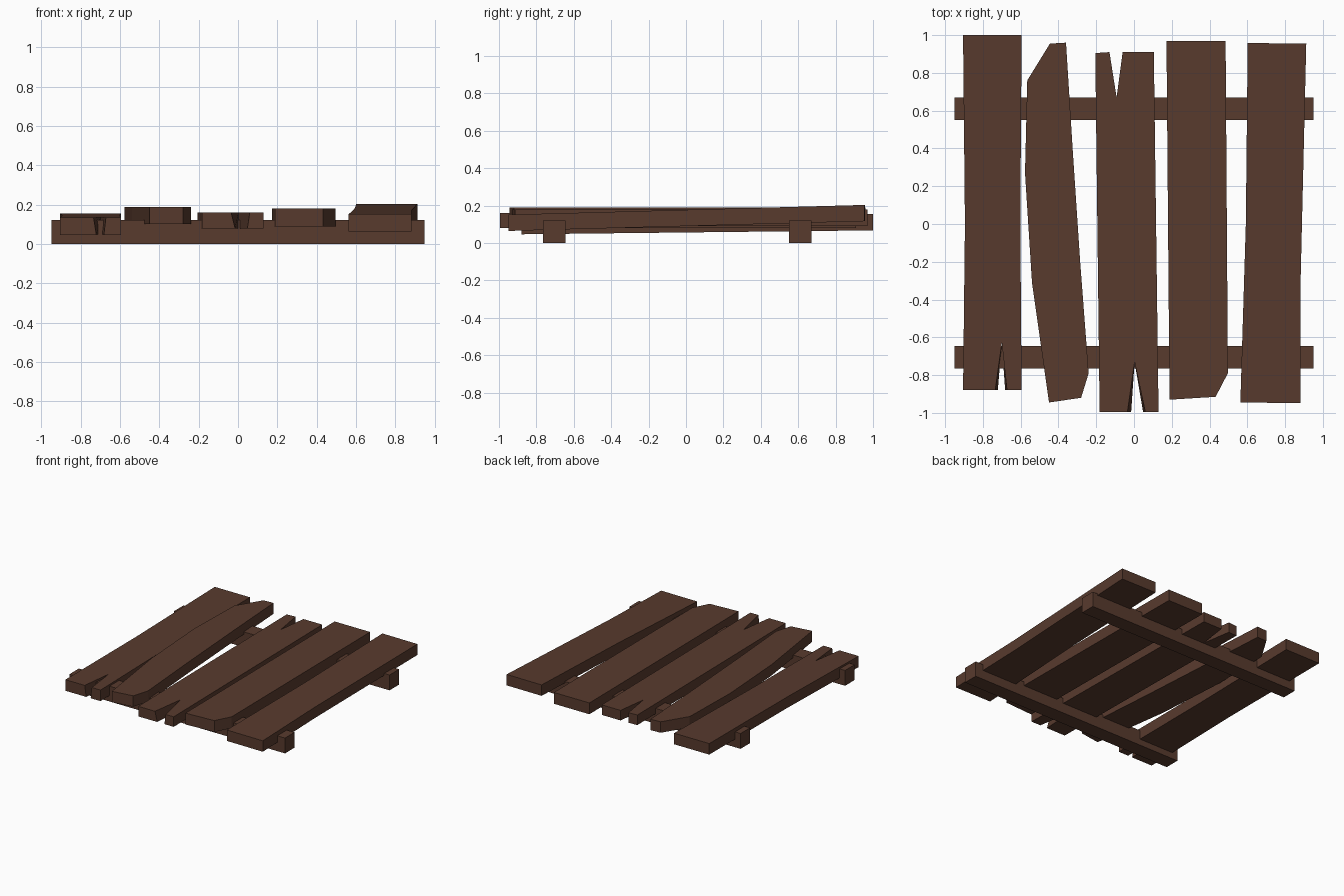
import bpy, bmesh

if "Cube" in bpy.data.objects:
    bpy.data.objects.remove(bpy.data.objects["Cube"])

wood = bpy.data.materials.new("dark brown wood")
wood.diffuse_color = (0.098, 0.043, 0.027, 1)
wood.use_nodes = True
wood.node_tree.nodes["Principled BSDF"].inputs["Base Color"].default_value = wood.diffuse_color


def board(name, outline, z_front, z_back, thick):
    """Extrude an outline (x, y[, bottom x shift]); the bottom slopes from z_front to z_back."""
    ys = [p[1] for p in outline]
    y0, y1 = min(ys), max(ys)
    bm = bmesh.new()
    low, high = [], []
    for x, y, *shift in outline:
        z = z_front + (z_back - z_front) * (y - y0) / (y1 - y0)
        low.append(bm.verts.new((x + (shift[0] if shift else 0), y, z)))
        high.append(bm.verts.new((x, y, z + thick)))
    bm.faces.new(high)
    bm.faces.new(low[::-1])
    n = len(outline)
    for i in range(n):
        j = (i + 1) % n
        bm.faces.new((low[i], low[j], high[j], high[i]))
    bmesh.ops.recalc_face_normals(bm, faces=bm.faces)
    mesh = bpy.data.meshes.new(name)
    bm.to_mesh(mesh)
    bm.free()
    mesh.materials.append(wood)
    obj = bpy.data.objects.new(name, mesh)
    bpy.context.collection.objects.link(obj)
    return obj


# Two cross rails
for name, y in (("front_rail", -0.765), ("back_rail", 0.55)):
    board(name, [(-0.95, y), (0.95, y), (0.95, y + 0.12), (-0.95, y + 0.12)], 0, 0, 0.122)

# Plank with a split front end
board("left_plank", [(-0.905, -0.88), (-0.735, -0.88, 0.014), (-0.70, -0.63),
                     (-0.672, -0.88, -0.01), (-0.595, -0.88), (-0.602, 0),
                     (-0.595, 1), (-0.905, 1), (-0.895, 0)], 0.047, 0.068, 0.088)

# Crooked, broken plank
board("crooked_plank", [(-0.45, -0.945), (-0.28, -0.92), (-0.24, -0.79), (-0.285, -0.2),
                        (-0.325, 0.4), (-0.36, 0.96), (-0.445, 0.955), (-0.565, 0.76),
                        (-0.577, 0.27), (-0.54, -0.31)], 0.102, 0.102, 0.087)

# Plank split at both ends
board("middle_plank", [(-0.182, -0.995), (-0.035, -0.995, 0.02), (0.003, -0.73),
                       (0.06, -0.995, -0.012), (0.13, -0.995), (0.105, 0.91),
                       (-0.06, 0.91), (-0.092, 0.67), (-0.13, 0.91), (-0.205, 0.905)],
      0.08, 0.08, 0.08)

# Plank with a chipped corner
board("chipped_plank", [(0.188, -0.93), (0.432, -0.915), (0.497, -0.79),
                        (0.485, 0.97), (0.172, 0.97)], 0.09, 0.09, 0.09)

# Plank lifted at the back
board("right_plank", [(0.563, -0.945), (0.882, -0.948), (0.882, -0.3), (0.912, 0.955),
                      (0.602, 0.958), (0.592, 0)], 0.065, 0.117, 0.087)
